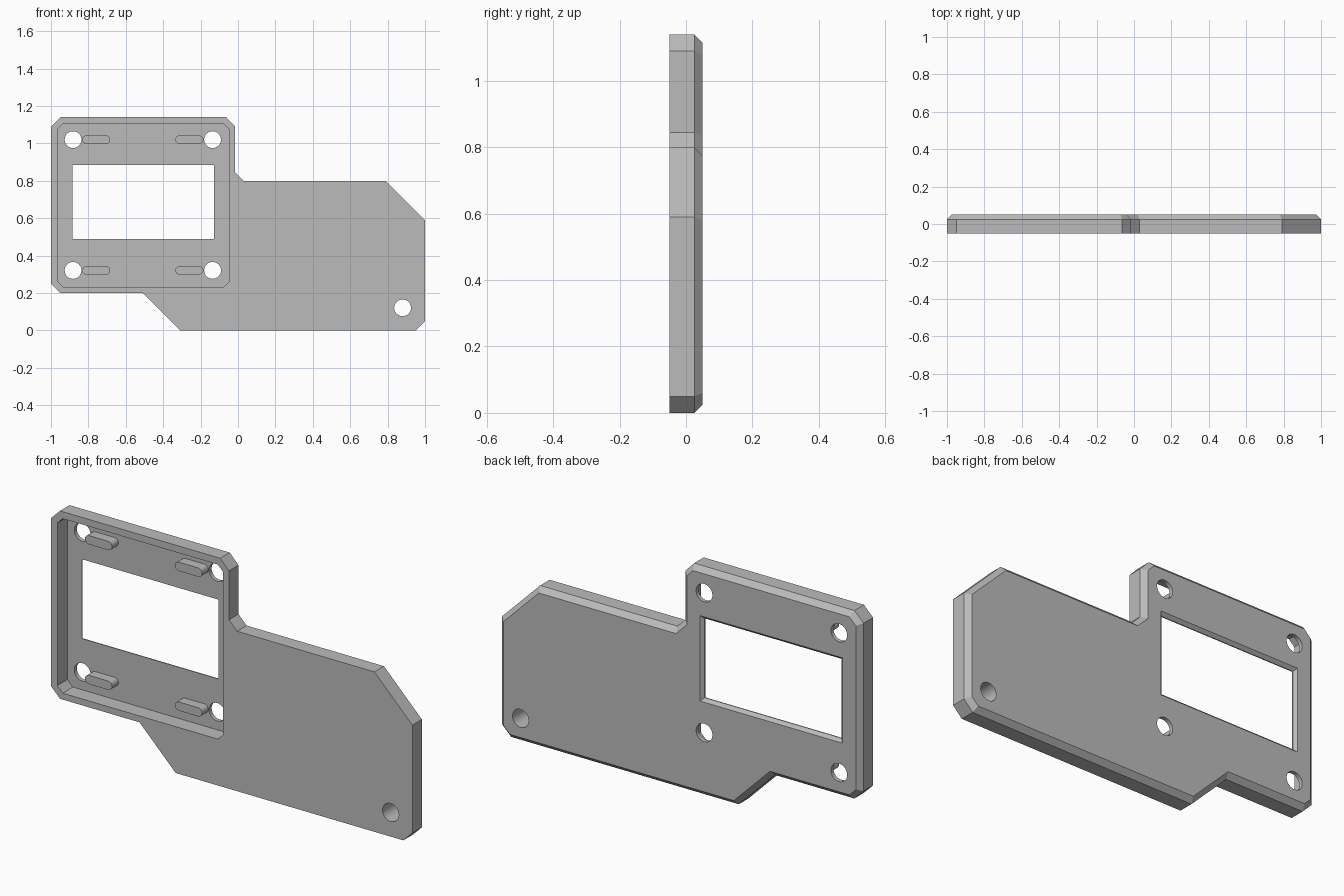
import bpy, bmesh, math
from mathutils import Vector

default = bpy.data.objects.get("Cube")
if default:
    bpy.data.objects.remove(default, do_unlink=True)

grey = bpy.data.materials.new("plain grey")
grey.use_nodes = True
COLOUR = (0.5, 0.5, 0.5, 1)
grey.diffuse_color = COLOUR
grey.node_tree.nodes["Principled BSDF"].inputs["Base Color"].default_value = COLOUR

FRONT, BACK = -0.05, 0.05
FLOOR = 0.03            # front surface of the recessed floor
BEVEL = 0.025


def inset(outline, d):
    """Mitred inward offset of a counter-clockwise (x, z) outline."""
    pts = [Vector(p) for p in outline]
    result = []
    for i, p in enumerate(pts):
        a = (p - pts[i - 1]).normalized()
        b = (pts[(i + 1) % len(pts)] - p).normalized()
        na, nb = Vector((-a.y, a.x)), Vector((-b.y, b.x))
        result.append(p + (na + nb) * d / (1 + na.dot(nb)))
    return result


def loft(name, sections):
    """Solid through (y, outline) sections, ordered front to back."""
    bm = bmesh.new()
    rings = [[bm.verts.new((x, y, z)) for x, z in outline] for y, outline in sections]
    bm.faces.new(rings[0])
    bm.faces.new(rings[-1][::-1])
    for r, s in zip(rings, rings[1:]):
        for i in range(len(r)):
            j = (i + 1) % len(r)
            bm.faces.new((r[i], s[i], s[j], r[j]))
    bmesh.ops.recalc_face_normals(bm, faces=bm.faces)
    mesh = bpy.data.meshes.new(name)
    bm.to_mesh(mesh)
    bm.free()
    mesh.materials.append(grey)
    obj = bpy.data.objects.new(name, mesh)
    bpy.context.collection.objects.link(obj)
    return obj


def rectangle(x0, x1, z0, z1, c=0.0):
    """Rectangle outline, with its corners cut by c."""
    if not c:
        return [(x0, z0), (x1, z0), (x1, z1), (x0, z1)]
    return [(x0 + c, z0), (x1 - c, z0), (x1, z0 + c), (x1, z1 - c),
            (x1 - c, z1), (x0 + c, z1), (x0, z1 - c), (x0, z0 + c)]


def stadium(x, z, half, r, n=16):
    """Round-ended slot outline; a circle when half is zero."""
    pts = []
    for side in (1, -1):
        for i in range(n + (half > 0)):
            a = math.pi * (i / n - 0.5 * side)
            pts.append((x + side * half + r * math.cos(a), z + r * math.sin(a)))
    return pts


def cut(target, cutter):
    mod = target.modifiers.new("cut", 'BOOLEAN')
    mod.operation, mod.solver, mod.object = 'DIFFERENCE', 'EXACT', cutter
    bpy.context.view_layer.objects.active = target
    bpy.ops.object.modifier_apply(modifier=mod.name)
    bpy.data.objects.remove(cutter, do_unlink=True)


def smooth(obj):
    bpy.ops.object.select_all(action='DESELECT')
    obj.select_set(True)
    bpy.context.view_layer.objects.active = obj
    bpy.ops.object.shade_smooth_by_angle(angle=math.radians(30))


# Main plate, bevelled all round its back edge
outline = [(-1, .25), (-.95, .2), (-.51, .2), (-.31, 0), (.95, 0), (1, .05),
           (1, .59), (.79, .8), (.03, .8), (-.015, .845), (-.015, 1.09),
           (-.063, 1.14), (-.95, 1.14), (-1, 1.09)]
plate = loft("mounting_plate", [(FRONT, outline), (BACK - BEVEL, outline),
                                (BACK, inset(outline, BEVEL))])

# Recess in the front
recess = rectangle(-.965, -.047, .232, 1.105, .03)
cut(plate, loft("recess_cutter", [(FRONT - .1, recess), (FLOOR, recess)]))

# Window, flared towards the back
window = rectangle(-.885, -.128, .488, .885)
flare = .015
cut(plate, loft("window_cutter", [(FRONT, window), (BACK - flare, window),
                                  (BACK + flare, inset(window, -2 * flare))]))

# Screw holes: four in the recess, one in the lower corner
corners = [(x, z) for x in (-.882, -.136) for z in (.321, 1.02)]
for x, z in corners + [(.88, .121)]:
    hole = stadium(x, z, 0, .045)
    cut(plate, loft("hole_cutter", [(FRONT - .1, hole), (BACK + .1, hole)]))
smooth(plate)

# Locating pegs beside the recess holes
for x, z in corners:
    side = "right" if x < -.5 else "left"
    level = "upper" if z > .6 else "lower"
    toward = 1 if x < -.5 else -1
    peg = stadium(x + toward * .124, z, .053, .022)
    smooth(loft(f"{level}_{side}_peg", [(-.02, peg), (FLOOR + .005, peg)]))
